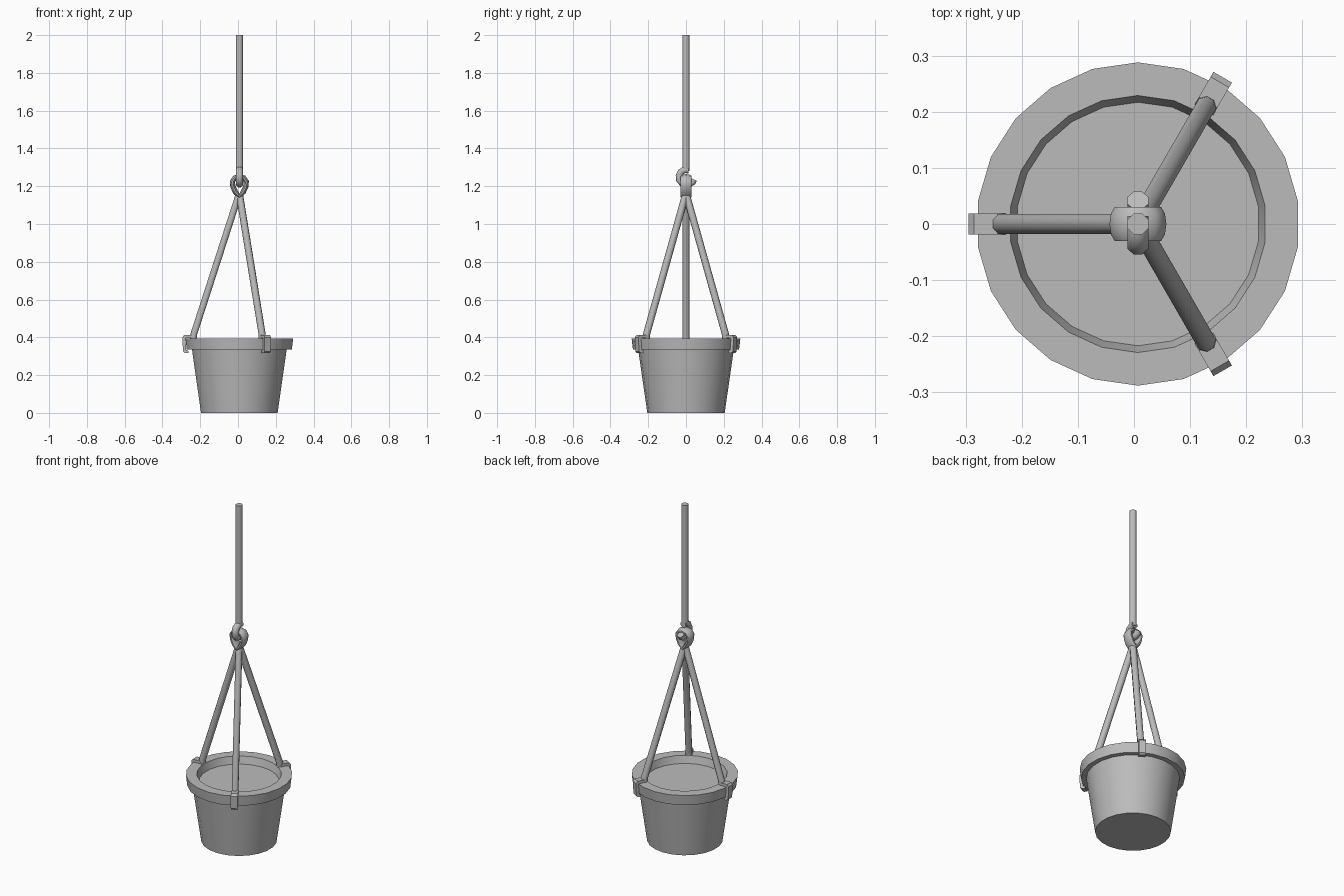
import bpy, bmesh, math
from mathutils import Vector, Matrix

if "Cube" in bpy.data.objects:
    bpy.data.objects.remove(bpy.data.objects["Cube"], do_unlink=True)

CX = 0.007
GREY = (0.5, 0.5, 0.5, 1)
mat = bpy.data.materials.new("plain grey")
mat.use_nodes = True
mat.diffuse_color = GREY
mat.node_tree.nodes["Principled BSDF"].inputs["Base Color"].default_value = GREY


def finish(name, bm, turn=0, angle=40):
    bmesh.ops.recalc_face_normals(bm, faces=bm.faces)
    bm.transform(Matrix.Translation((CX, 0, 0)) @ Matrix.Rotation(math.radians(turn), 4, "Z"))
    mesh = bpy.data.meshes.new(name)
    bm.to_mesh(mesh)
    bm.free()
    mesh.materials.append(mat)
    ob = bpy.data.objects.new(name, mesh)
    bpy.context.collection.objects.link(ob)
    bpy.ops.object.select_all(action="DESELECT")
    ob.select_set(True)
    bpy.context.view_layer.objects.active = ob
    bpy.ops.object.shade_smooth_by_angle(angle=math.radians(angle))


def lathe(name, profile, sides=22):
    """Revolve (radius, height) points and cap both ends."""
    bm = bmesh.new()
    rings = []
    for r, z in profile:
        angles = [math.pi / 2 + math.tau * i / sides for i in range(sides)]
        rings.append([bm.verts.new((r * math.cos(a), r * math.sin(a), z)) for a in angles])
    skin(bm, rings)
    finish(name, bm)


def skin(bm, rings, closed=False):
    n = len(rings[0])
    pairs = list(zip(rings, rings[1:]))
    if closed:
        pairs.append((rings[-1], rings[0]))
    else:
        bm.faces.new(rings[0])
        bm.faces.new(rings[-1])
    for a, b in pairs:
        for i in range(n):
            j = (i + 1) % n
            bm.faces.new((a[i], a[j], b[j], b[i]))


def tube(name, path, side_axis, ru, rv, sides=8, closed=False, turn=0):
    """Sweep an oval along a flat path; ru lies along side_axis."""
    bm = bmesh.new()
    pts = [Vector(p) for p in path]
    u = Vector(side_axis)
    rings = []
    for k, p in enumerate(pts):
        before = pts[k - 1] if closed or k else p
        after = pts[(k + 1) % len(pts)] if closed or k < len(pts) - 1 else p
        v = (after - before).normalized().cross(u)
        angles = [math.tau * (i + 0.5) / sides for i in range(sides)]
        rings.append([bm.verts.new(p + u * ru * math.cos(a) + v * rv * math.sin(a)) for a in angles])
    skin(bm, rings, closed)
    finish(name, bm, turn, 50)


# Tapered pot with an overhanging rim and a sunken fill
lathe("pot", [(0.205, 0), (0.253, 0.335), (0.281, 0.335), (0.288, 0.395),
              (0.229, 0.395), (0.217, 0.352)])

# Three hanging arms, each with a clip folded over the rim
clip_outline = [(0.235, 0.397), (0.25, 0.412), (0.292, 0.412), (0.302, 0.4), (0.298, 0.325),
                (0.288, 0.316), (0.27, 0.316), (0.27, 0.328), (0.281, 0.333), (0.286, 0.395)]
for label, turn in (("right", 180), ("back_left", 60), ("front_left", -60)):
    tube("arm_" + label, [(0.244, 0, 0.39), (0.24, 0, 0.42), (0.004, 0, 1.15)],
         (0, 1, 0), 0.019, 0.019, turn=turn)
    bm = bmesh.new()
    face = bm.faces.new([bm.verts.new((r, -0.019, z)) for r, z in clip_outline])
    moved = bmesh.ops.extrude_face_region(bm, geom=[face])["geom"]
    bmesh.ops.translate(bm, vec=(0, 0.038, 0),
                        verts=[g for g in moved if isinstance(g, bmesh.types.BMVert)])
    finish("clip_" + label, bm, turn)

# Teardrop eye joining the arms
half = [(0.02, 1.168), (0.034, 1.198), (0.037, 1.225), (0.024, 1.244)]
outline = [(0, 1.147)] + half + [(0, 1.25)] + [(-x, z) for x, z in reversed(half)]
tube("eye_ring", [(x, 0, z) for x, z in outline], (0, 1, 0), 0.032, 0.014, sides=10, closed=True)

# Hook passing through the eye
hook = [(0.014, 1.286), (-0.01, 1.286), (-0.027, 1.276), (-0.037, 1.255), (-0.035, 1.232),
        (-0.022, 1.217), (0, 1.212), (0.02, 1.213), (0.034, 1.221), (0.042, 1.236)]
tube("hook", [(0, y, z) for y, z in hook], (1, 0, 0), 0.02, 0.019)

# Long hanging rod
tube("rod", [(0, 0, 1.28), (0, 0, 2)], (1, 0, 0), 0.02, 0.02)
